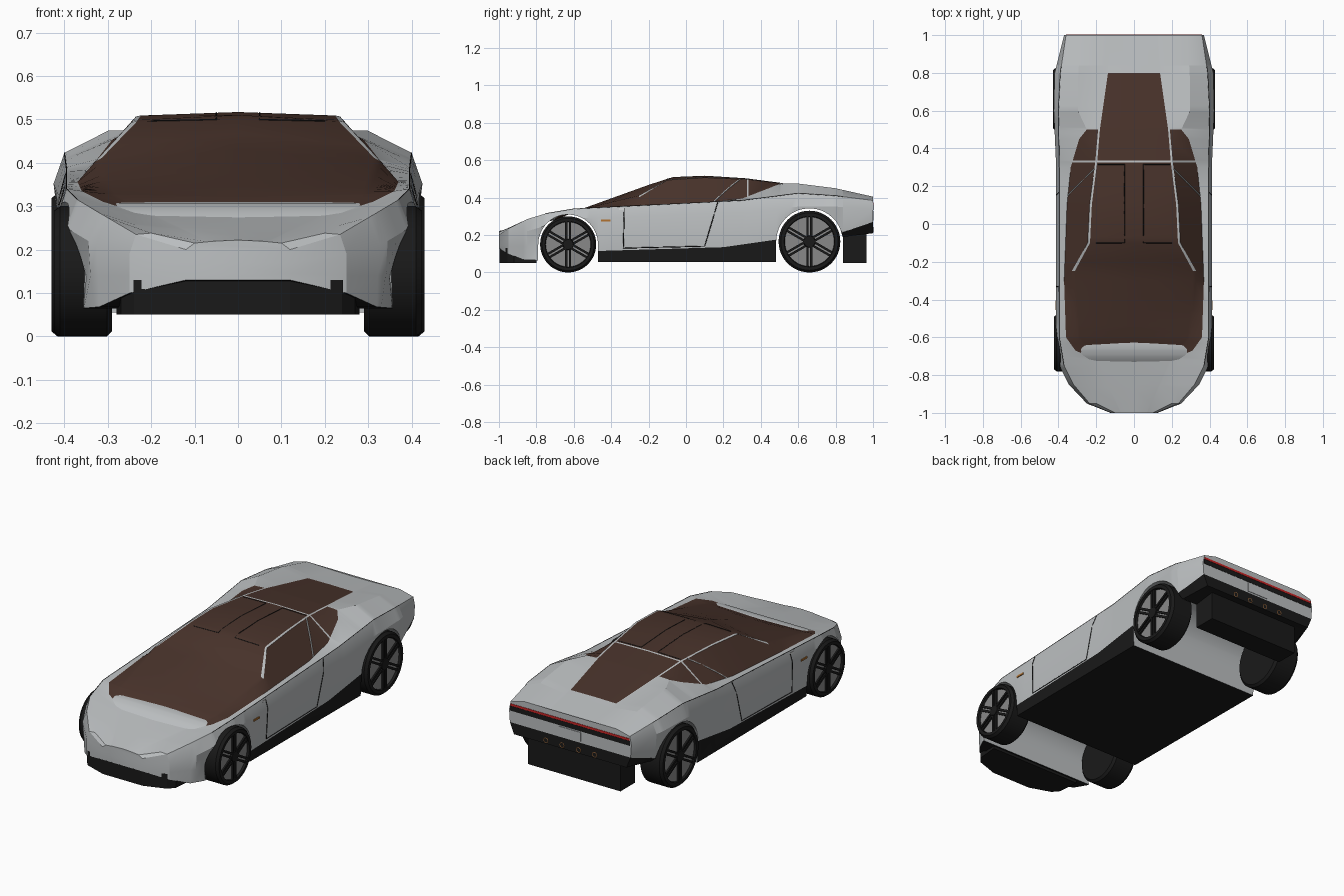
import bpy, bmesh
from math import pi, sqrt, cos, radians
from mathutils import Matrix, Vector

cube = bpy.data.objects.get("Cube")
if cube:
    bpy.data.objects.remove(cube, do_unlink=True)


def material(name, r, g, b):
    m = bpy.data.materials.new(name)
    m.use_nodes = True
    m.diffuse_color = (r, g, b, 1)
    m.node_tree.nodes["Principled BSDF"].inputs["Base Color"].default_value = (r, g, b, 1)
    return m


silver = material("silver paint", .5, .52, .53)
dark = material("black trim", .01, .01, .01)
glass = material("brown glass", .066, .033, .024)
grey = material("rim grey", .25, .25, .25)
red = material("tail light red", .6, .02, .02)
copper = material("exhaust copper", .35, .15, .05)
amber = material("marker amber", .45, .17, .03)
pale = material("pale gap", .85, .85, .85)

# Lengthwise lines of the body, each a run of (y, x, z)
sill = [(-1, .12, .13), (-.95, .25, .1), (-.87, .32, .068), (-.8, .355, .065),
        (-.46, .4, .055), (.48, .405, .055), (.84, .37, .19), (1, .34, .21)]
skirt = [(-1, .125, .145), (-.95, .25, .14), (-.85, .34, .14), (-.46, .405, .115),
         (.2, .408, .135), (.48, .41, .175), (.84, .4, .215), (1, .365, .27)]
flank = [(-1, .12, .17), (-.95, .25, .19), (-.85, .345, .22), (-.75, .395, .25),
         (-.6, .412, .29), (.3, .412, .32), (.6, .425, .352), (.8, .42, .352), (1, .37, .34)]
shoulder = [(-1, .12, .2), (-.95, .235, .235), (-.85, .32, .285), (-.75, .37, .315),
            (-.6, .395, .34), (-.3, .395, .355), (.3, .395, .385), (.6, .4, .423),
            (.8, .39, .41), (1, .36, .385)]
glass_edge = [(-1, .1, .215), (-.95, .2, .238), (-.85, .24, .26), (-.7, .24, .288),
              (-.67, .31, .31), (-.6, .36, .335), (-.3, .37, .356), (.1, .355, .372),
              (.3, .335, .395), (.45, .29, .453), (.5, .25, .474), (.6, .297, .475),
              (.8, .295, .45), (1, .28, .405)]
rail = [(-1, .07, .218), (-.7, .21, .284), (-.6, .3, .328), (-.25, .33, .402),
        (-.1, .245, .494), (.1, .235, .507), (.33, .205, .497), (.5, .19, .477),
        (.8, .145, .429), (1, .13, .4)]
crown = [(-1, 0, .222), (-.7, 0, .28), (-.55, 0, .342), (-.4, 0, .396), (-.2, 0, .468),
         (-.07, 0, .51), (.1, 0, .517), (.33, 0, .502), (.5, 0, .48), (.8, 0, .431), (1, 0, .398)]
lines = [sill, skirt, flank, shoulder, glass_edge, rail, crown]
arches = [(-.63, .15, .16), (.66, .165, .178)]


def interp(keys, t):
    """Piecewise linear lookup; the first entry of each key is the parameter."""
    for a, b in zip(keys, keys[1:]):
        if t <= b[0]:
            f = max(0, (t - a[0]) / (b[0] - a[0]))
            return [p + (q - p) * f for p, q in zip(a[1:], b[1:])]
    return list(keys[-1][1:])


def side_x(y, z):
    pts = [interp(line, y) for line in lines[:4]]
    return interp([(pz, px) for px, pz in pts], z)[0]


def upper(y):
    edge, r, c = (interp(line, y) for line in lines[4:])
    inner = [r[0] * .95, r[1] + (c[1] - r[1]) * .2]
    return [edge, r, inner, c]


def roof_z(x, y):
    return interp([(px, pz) for px, pz in reversed(upper(y))], abs(x))[0]


def section(y):
    pts = [interp(line, y) for line in lines[:4]]
    low = pts[0][1]
    for cy, cz, r in arches:
        if abs(y - cy) < r + 1e-5:
            low = max(low, cz + sqrt(max(0, r * r - (y - cy) ** 2)))
    pts = [[side_x(y, low), low] if z < low else [x, z] for x, z in pts]
    half = [[0, low]] + pts + upper(y)
    return half + [[-x, z] for x, z in half[-2:0:-1]]


def finish(name, bm, mats, smooth=None):
    bmesh.ops.recalc_face_normals(bm, faces=bm.faces)
    me = bpy.data.meshes.new(name)
    bm.to_mesh(me)
    bm.free()
    ob = bpy.data.objects.new(name, me)
    bpy.context.collection.objects.link(ob)
    for m in mats:
        me.materials.append(m)
    if smooth:
        bpy.ops.object.select_all(action='DESELECT')
        ob.select_set(True)
        bpy.context.view_layer.objects.active = ob
        bpy.ops.object.shade_smooth_by_angle(angle=radians(smooth))
    return ob


def paint(k, y):
    """Slot for a strip of the body: silver, trim or glass."""
    in_arch = any(abs(y - cy) < r + .001 for cy, cz, r in arches)
    if k == 0:
        return 0 if in_arch else 1
    if k == 1:
        return 1 if y > .835 or -.471 < y < .483 else 0
    last = {5: .5, 6: -.25, 7: .8}.get(k, -1)
    return 2 if -.7 < y < last and not .325 < y < .335 else 0


# Body shell lofted through its sections, with open wheel channels
stations = {k[0] for line in lines for k in line} | {.325, .335}
for cy, cz, r in arches:
    stations |= {round(cy + r * cos(pi * i / 16), 4) for i in range(17)}
    stations |= {round(cy - r - .0005, 4), round(cy + r + .0005, 4)}
stations = sorted(stations)
bm = bmesh.new()
rings = [[bm.verts.new((x, y, z)) for x, z in section(y)] for y in stations]
for j, (a, b) in enumerate(zip(rings, rings[1:])):
    mid = (stations[j] + stations[j + 1]) / 2
    for i in range(16):
        n = (i + 1) % 16
        bm.faces.new((a[i], a[n], b[n], b[i])).material_index = paint(min(i, 15 - i), mid)
for ring, low_slot in ((rings[0], 0), (rings[-1], 1)):
    bm.faces.new([ring[i] for i in (0, 1, 2, 14, 15)]).material_index = low_slot
    for i in range(2, 7):
        bm.faces.new((ring[i], ring[i + 1], ring[15 - i], ring[16 - i]))
    bm.faces.new(ring[7:10])
bmesh.ops.remove_doubles(bm, verts=bm.verts, dist=1e-5)
finish("body_shell", bm, [silver, dark, glass], 24)


def box(name, centre, size, mat):
    bm = bmesh.new()
    bmesh.ops.create_cube(bm, size=1, matrix=Matrix.Translation(centre) @ Matrix.Diagonal((*size, 1)))
    return finish(name, bm, [mat])


def prism(name, pts, offset, mat):
    bm = bmesh.new()
    face = bm.faces.new([bm.verts.new(p) for p in pts])
    top = bmesh.ops.extrude_face_region(bm, geom=[face])["geom"]
    bmesh.ops.translate(bm, vec=offset, verts=[v for v in top if isinstance(v, bmesh.types.BMVert)])
    return finish(name, bm, [mat])


def tube(name, pts, radius, mat):
    cu = bpy.data.curves.new(name, 'CURVE')
    cu.dimensions = '3D'
    cu.bevel_depth, cu.bevel_resolution = radius, 0
    sp = cu.splines.new('POLY')
    sp.points.add(len(pts) - 1)
    for p, co in zip(sp.points, pts):
        p.co = (*co, 1)
    cu.materials.append(mat)
    ob = bpy.data.objects.new(name, cu)
    bpy.context.collection.objects.link(ob)
    bpy.ops.object.select_all(action='DESELECT')
    ob.select_set(True)
    bpy.context.view_layer.objects.active = ob
    bpy.ops.object.convert(target='MESH')


def trace(a, b, steps=10):
    a, b = Vector(a), Vector(b)
    return [a.lerp(b, i / steps) for i in range(steps + 1)]


# Front lip, rear diffuser and tail details
lip = [(.28, -.8), (.27, -.92), (.24, -.955), (.12, -.996)]
outline = lip + [(-x, y) for x, y in reversed(lip)]
prism("front_lip", [(x, y, .05) for x, y in outline], (0, 0, .08), dark)
box("rear_diffuser", (0, .903, .14), (.56, .125, .18), dark)
box("tail_dark_band", (0, .998, .347), (.725, .007, .026), dark)
box("tail_light_bar", (0, .998, .367), (.72, .008, .012), red)
box("rear_plate", (0, .999, .303), (.13, .008, .05), silver)
for x in (-.147, -.05, .05, .147):
    ring = [(x + .013 * cos(a * pi / 6), .998, .228 + .013 * cos(a * pi / 6 - pi / 2)) for a in range(13)]
    tube("exhaust_tip", ring, .004, copper)

# Seams, pillars and markers on both flanks
for s, label in ((1, "left"), (-1, "right")):
    def on_side(y, z, out=.0):
        return (s * (side_x(y, z) + out), y, z)

    door = trace((-.33, .345), (-.335, .13)) + trace((-.335, .13), (.1, .14)) + trace((.1, .14), (.17, .375))
    tube(label + "_door_seam", [on_side(*p) for p in door], .0025, dark)
    belt = [(s * interp(shoulder, y)[0], y, interp(shoulder, y)[1]) for y in stations if -.76 < y < .99]
    tube(label + "_belt_seam", belt, .0015, dark)
    gap = [on_side(y, z, -.004) for y, z in ((-.358, .343), (-.328, .343), (-.335, .135))]
    prism(label + "_door_gap", gap, (s * .006, 0, 0), pale)
    x = side_x(-.43, .277)
    box(label + "_marker", (s * x, -.43, .277), (.008, .05, .01), amber)
    pillar = []
    for i in range(7):
        f, y = i / 6, .15 + .14 * i / 6
        lo, hi = interp(glass_edge, y), interp(rail, y)
        pillar.append((s * (lo[0] + (hi[0] - lo[0]) * f), y, lo[1] + (hi[1] - lo[1]) * f))
    tube(label + "_rear_pillar", pillar, .004, silver)
    panel = trace((s * .2, -.1), (s * .05, -.1)) + trace((s * .05, -.1), (s * .05, .315)) \
        + trace((s * .05, .315), (s * .19, .315))
    tube(label + "_roof_seam", [(px, py, roof_z(px, py)) for px, py in panel], .002, dark)


# Wheels: turned tyre with recessed rim disc, hub and paired spokes
def wheel(name, s, cy, R, w):
    bm = bmesh.new()
    rim = w - .012
    profile = [(0, 0), (0, .92 * R), (.012, R), (w - .014, R), (w, .93 * R), (w, .82 * R), (rim, .8 * R), (rim, 0)]
    vs = [bm.verts.new((x, 0, r)) for x, r in profile]
    es = [bm.edges.new(pair) for pair in zip(vs, vs[1:])]
    bmesh.ops.spin(bm, geom=vs + es, cent=(0, 0, 0), axis=(1, 0, 0), angle=2 * pi, steps=48)
    bmesh.ops.remove_doubles(bm, verts=bm.verts, dist=1e-5)
    for f in bm.faces:
        f.material_index = int(all(abs(v.co.x - rim) < 1e-4 for v in f.verts))
    for i in range(6):
        for side in (-1, 1):
            bmesh.ops.create_cube(bm, size=1, matrix=Matrix.Rotation(i * pi / 3, 4, 'X')
                                  @ Matrix.Translation((w - .008, side * .01, .42 * R))
                                  @ Matrix.Diagonal((.01, .012, .78 * R, 1)))
    bmesh.ops.create_cone(bm, cap_ends=True, segments=20, radius1=.2 * R, radius2=.18 * R, depth=.012,
                          matrix=Matrix.Translation((w - .006, 0, 0)) @ Matrix.Rotation(pi / 2, 4, 'Y'))
    ob = finish(name, bm, [dark, grey], 30)
    ob.location = (s * .29, cy, R)
    ob.rotation_euler.z = 0 if s > 0 else pi


for s, label in ((1, "left"), (-1, "right")):
    wheel("front_" + label + "_wheel", s, arches[0][0], .15, .134)
    wheel("rear_" + label + "_wheel", s, arches[1][0], .165, .14)
